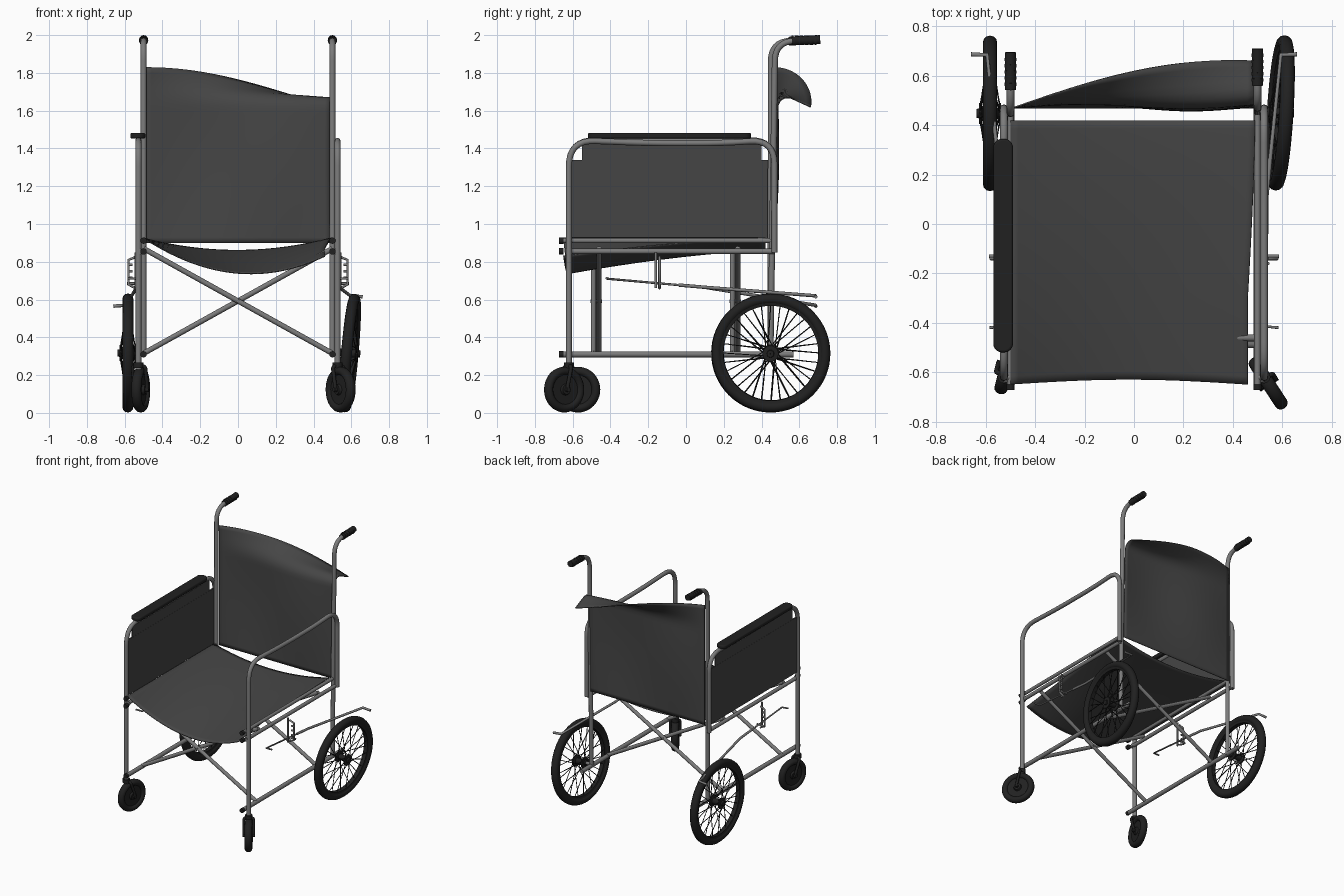
import bpy, bmesh
from math import sin, cos, pi, radians
from mathutils import Vector, Matrix

if "Cube" in bpy.data.objects:
    bpy.data.objects.remove(bpy.data.objects["Cube"])

def material(name, v):
    m = bpy.data.materials.new(name)
    m.diffuse_color = (v, v, v, 1)
    m.use_nodes = True
    m.node_tree.nodes["Principled BSDF"].inputs["Base Color"].default_value = m.diffuse_color
    return m

STEEL, CLOTH, RUBBER = material("steel", 0.2), material("cloth", 0.06), material("rubber", 0.015)
I = Matrix.Identity(4)

def finish(name, bm, mat, M=I, angle=40):
    bmesh.ops.recalc_face_normals(bm, faces=bm.faces)
    me = bpy.data.meshes.new(name)
    bm.to_mesh(me)
    bm.free()
    me.transform(M)
    me.materials.append(mat)
    ob = bpy.data.objects.new(name, me)
    bpy.context.collection.objects.link(ob)
    bpy.ops.object.select_all(action='DESELECT')
    ob.select_set(True)
    bpy.context.view_layer.objects.active = ob
    bpy.ops.object.shade_smooth_by_angle(angle=radians(angle))
    return ob

def fillet(pts, r, n=8):
    pts = [Vector(p) for p in pts]
    if not r:
        return pts
    out = [pts[0]]
    for a, b, c in zip(pts, pts[1:], pts[2:]):
        d = min(r, (a - b).length * 0.49, (c - b).length * 0.49)
        p, q = b + (a - b).normalized() * d, b + (c - b).normalized() * d
        out += [p * (1 - t) ** 2 + b * 2 * t * (1 - t) + q * t * t for t in (i / n for i in range(n + 1))]
    return out + [pts[-1]]

def tube(name, paths, r, mat=STEEL, bend=0, M=I, res=4):
    cu = bpy.data.curves.new(name, 'CURVE')
    cu.dimensions, cu.bevel_depth, cu.bevel_resolution, cu.use_fill_caps = '3D', r, res, True
    for path in paths:
        pts = fillet(path, bend)
        sp = cu.splines.new('POLY')
        sp.points.add(len(pts) - 1)
        for p, co in zip(sp.points, pts):
            p.co = (*(M @ co), 1)
    cu.materials.append(mat)
    ob = bpy.data.objects.new(name, cu)
    bpy.context.collection.objects.link(ob)
    bpy.ops.object.select_all(action='DESELECT')
    ob.select_set(True)
    bpy.context.view_layer.objects.active = ob
    bpy.ops.object.convert(target='MESH')
    return ob

def lathe(name, profile, mat, M, steps=48):
    """Revolve a closed (x, radius) profile around the x axis."""
    bm = bmesh.new()
    rings = [[bm.verts.new((x, r * cos(2 * pi * i / steps), r * sin(2 * pi * i / steps)))
              for x, r in profile] for i in range(steps)]
    k = len(profile)
    for i in range(steps):
        a, b = rings[i], rings[(i + 1) % steps]
        for j in range(k):
            bm.faces.new((a[j], a[(j + 1) % k], b[(j + 1) % k], b[j]))
    return finish(name, bm, mat, M)

def oval(r0, w, h, n=12):
    return [(w * cos(2 * pi * i / n), r0 + h * sin(2 * pi * i / n)) for i in range(n)]

def sheet(name, f, n=32):
    bm = bmesh.new()
    g = [[bm.verts.new(f(i / n, j / n)) for j in range(n + 1)] for i in range(n + 1)]
    for i in range(n):
        for j in range(n):
            bm.faces.new((g[i][j], g[i + 1][j], g[i + 1][j + 1], g[i][j + 1]))
    ob = finish(name, bm, CLOTH, angle=60)
    mod = ob.modifiers.new("thickness", 'SOLIDIFY')
    mod.thickness, mod.offset = 0.006, 0

def box(name, lo, hi, mat, corner=0, bevel=0):
    lo, hi = Vector(lo), Vector(hi)
    bm = bmesh.new()
    bmesh.ops.create_cube(bm, size=1)
    bm.transform(Matrix.Translation((lo + hi) / 2) @ Matrix.Diagonal((*(hi - lo), 1)))
    if corner:
        edges = [e for e in bm.edges if abs(e.verts[0].co.z - e.verts[1].co.z) > 1e-4]
        bmesh.ops.bevel(bm, geom=edges, offset=corner, segments=6, profile=0.5, affect='EDGES')
    ob = finish(name, bm, mat)
    if bevel:
        mod = ob.modifiers.new("soft_edge", 'BEVEL')
        mod.width, mod.segments = bevel, 3

# Sagging seat, its front right corner hanging loose
def seat(s, t):
    w = (1 - t) ** 1.5
    x = -0.5 + s * (0.99 - 0.03 * min(1, w * 1.8))
    y = -0.65 + 1.07 * t + 0.02 * sin(pi * s) * (1 - t)
    edge = 0.925 - 0.095 * w * s ** 1.5
    return x, y, edge - (0.065 + 0.085 * w) * 4 * s * (1 - s)
sheet("seat", seat)

# Backrest cloth, its top folding backwards towards the right
def backrest(s, t):
    length, start, ramp = 0.93 * t, 0.72, 0.1
    y = 0.47 + 0.018 * sin(pi * t) * sin(2 * pi * s) + 0.02 * s * t
    z, step = 0.9 + min(length, start), 0.01
    rest = max(0, length - start)
    n = max(1, int(rest / step))
    for k in range(n):
        u = (k + 0.5) * rest / n
        a = radians(115) * s * min(1, u / ramp)
        y += sin(a) * rest / n
        z += cos(a) * rest / n
    return -0.49 + 0.98 * s, y, z
sheet("backrest", backrest)

# Frame sides
for s, side in ((-1, "left"), (1, "right")):
    x, xa = 0.5 * s, 0.527 * s
    lean = 0.0 if s < 0 else 0.022
    dip = 0.0 if s < 0 else 0.012
    tube(side + "_back_post", [[(x, 0.447, 0.3), (x, 0.45 + lean, 1.965), (x, 0.66 + lean, 1.975)]], 0.016, bend=0.11)
    tube(side + "_hand_grip", [[(x, 0.543 + lean * 0.8, 1.968), (x, 0.695 + lean * 0.7, 1.977)]], 0.023, RUBBER)
    tube(side + "_grip_ridges", [[(x, y + lean * 0.8, 1.972), (x, y + lean * 0.8 + 0.012, 1.973)]
                                 for y in (0.56, 0.585, 0.61, 0.635, 0.66)], 0.025, RUBBER)
    tube(side + "_arm_and_front_leg", [[(xa, -0.62, 0.23), (xa, -0.62, 1.445), (xa, -0.2, 1.44 - dip),
                                       (xa, 0.2, 1.44 - dip), (xa, 0.468, 1.447), (xa, 0.468, 0.85)]], 0.016, bend=0.14)
    tube(side + "_seat_rail", [[(x, -0.66, 0.912), (x, 0.45, 0.912)]], 0.013)
    tube(side + "_lower_seat_rail", [[(x * 1.03, -0.64, 0.855), (x * 1.03, 0.47, 0.855)]], 0.014)
    tube(side + "_bottom_rail", [[(x, -0.65, 0.31), (x, 0.57, 0.31)]], 0.016)
    tube(side + "_rail_caps", [[(x, -0.672, z), (x, -0.648, z)] for z in (0.31, 0.855, 0.912)], 0.017, RUBBER)
    tube(side + "_joints", [[(x, -0.62, z), (xa, -0.62, z)] for z in (0.31, 0.855, 0.912)], 0.013)
    # Brake rod with bent ends, lever and notched bracket
    zend = 0.57 if s < 0 else 0.62
    tube(side + "_brake_rod", [[(0.585 * s, -0.42, 0.713), (0.535 * s, -0.415, 0.71), (0.535 * s, -0.02, 0.675)]], 0.006)
    tube(side + "_brake_lever", [[(0.535 * s, -0.04, 0.677), (0.535 * s, 0.1, 0.665), (0.595 * s, 0.685, zend),
                                 (0.66 * s, 0.687, zend - 0.005)]], 0.009)
    bx = [0.542 * s, 0.58 * s]
    tube(side + "_brake_bracket",
         [[(bx[0], -0.16, 0.85), (bx[0], -0.16, 0.66)],
          [(bx[0], -0.14, 0.825), (bx[1], -0.14, 0.81), (bx[1], -0.14, 0.68), (bx[0], -0.14, 0.66)]] +
         [[(0.558 * s, -0.14, z), (bx[1], -0.14, z)] for z in (0.715, 0.75, 0.785)], 0.007)
    tube(side + "_brake_pin", [[(0.52 * s, -0.13, 0.685), (0.588 * s, -0.13, 0.685)]], 0.007)

# Folding cross braces, front and rear
for y, name in ((-0.475, "front"), (0.26, "rear")):
    tube(name + "_cross_brace", [[(-0.5, y - 0.014, 0.87), (0.5, y - 0.014, 0.315)],
                                 [(0.5, y + 0.014, 0.87), (-0.5, y + 0.014, 0.315)]], 0.014)
    tube(name + "_brace_pivot", [[(0, y - 0.03, 0.592), (0, y + 0.03, 0.592)]], 0.009)

# Left arm panel and pad
box("left_arm_panel", (-0.533, -0.61, 0.91), (-0.523, 0.46, 1.34), CLOTH)
box("left_arm_panel_top", (-0.532, -0.55, 1.335), (-0.524, 0.4, 1.435), CLOTH)
box("left_arm_pad", (-0.57, -0.52, 1.452), (-0.49, 0.345, 1.482), RUBBER, 0.036, 0.009)

# Rear wheels with laced spokes; the right one is bent outwards
def rear_wheel(side, M, inward):
    lathe(side + "_tyre", oval(0.287, 0.029, 0.028), RUBBER, M, 64)
    lathe(side + "_rim", [(-0.016, 0.252), (0.016, 0.252), (0.02, 0.268), (-0.02, 0.268)], RUBBER, M, 64)
    lathe(side + "_hub", [(-0.055, 0.002), (-0.055, 0.018), (-0.045, 0.02), (-0.044, 0.042), (-0.034, 0.042),
                          (-0.03, 0.022), (0.03, 0.022), (0.034, 0.042), (0.044, 0.042), (0.045, 0.02),
                          (0.055, 0.018), (0.055, 0.002)], RUBBER, M, 24)
    spokes = []
    for k in range(32):
        a = 2 * pi * k / 32
        b = a + (0.5 if k % 4 < 2 else -0.5)
        h = 0.039 if k % 2 else -0.039
        spokes.append([(h, 0.038 * cos(b), 0.038 * sin(b)), (h * 0.1, 0.258 * cos(a), 0.258 * sin(a))])
    tube(side + "_spokes", spokes, 0.0028, RUBBER, M=M, res=1)
    tube(side + "_axle", [[(0, 0, 0), (inward, 0, 0)]], 0.012, M=M)

rear_wheel("left_wheel", Matrix.Translation((-0.583, 0.448, 0.317)), 0.085)
rear_wheel("right_wheel", Matrix.Translation((0.592, 0.45, 0.317)) @ Matrix.Rotation(radians(-3.5), 4, 'Z')
           @ Matrix.Rotation(radians(5), 4, 'Y'), -0.09)

# Swivelling front casters
def caster(side, x, turn, trail):
    spin = Matrix.Rotation(radians(turn), 4, 'Z')
    stem = Vector((x, -0.62, 0.123))
    M = Matrix.Translation(stem + spin @ Vector((0, trail, 0))) @ spin
    lathe(side + "_caster_tyre", oval(0.098, 0.027, 0.023), RUBBER, M, 40)
    lathe(side + "_caster_disc", [(-0.026, 0.002), (-0.026, 0.025), (-0.012, 0.03), (-0.012, 0.085),
                                  (0.012, 0.085), (0.012, 0.03), (0.026, 0.025), (0.026, 0.002)], RUBBER, M, 32)
    top = (-trail * 0.8, 0.125)
    tube(side + "_caster_fork", [[(-0.035, 0, -0.01), (-0.035, 0, 0.02), (-0.035, *top), (0.035, *top),
                                  (0.035, 0, 0.02), (0.035, 0, -0.01)]], 0.01, RUBBER, bend=0.02, M=M)
    tube(side + "_caster_axle", [[(-0.044, 0, 0), (0.044, 0, 0)]], 0.012, RUBBER, M=M)
    tube(side + "_caster_stem", [[(0, -trail, 0.115), (0, -trail, 0.145)]], 0.026, RUBBER, M=M)

caster("left", -0.527, -14, 0.05)
caster("right", 0.527, 33, -0.03)
